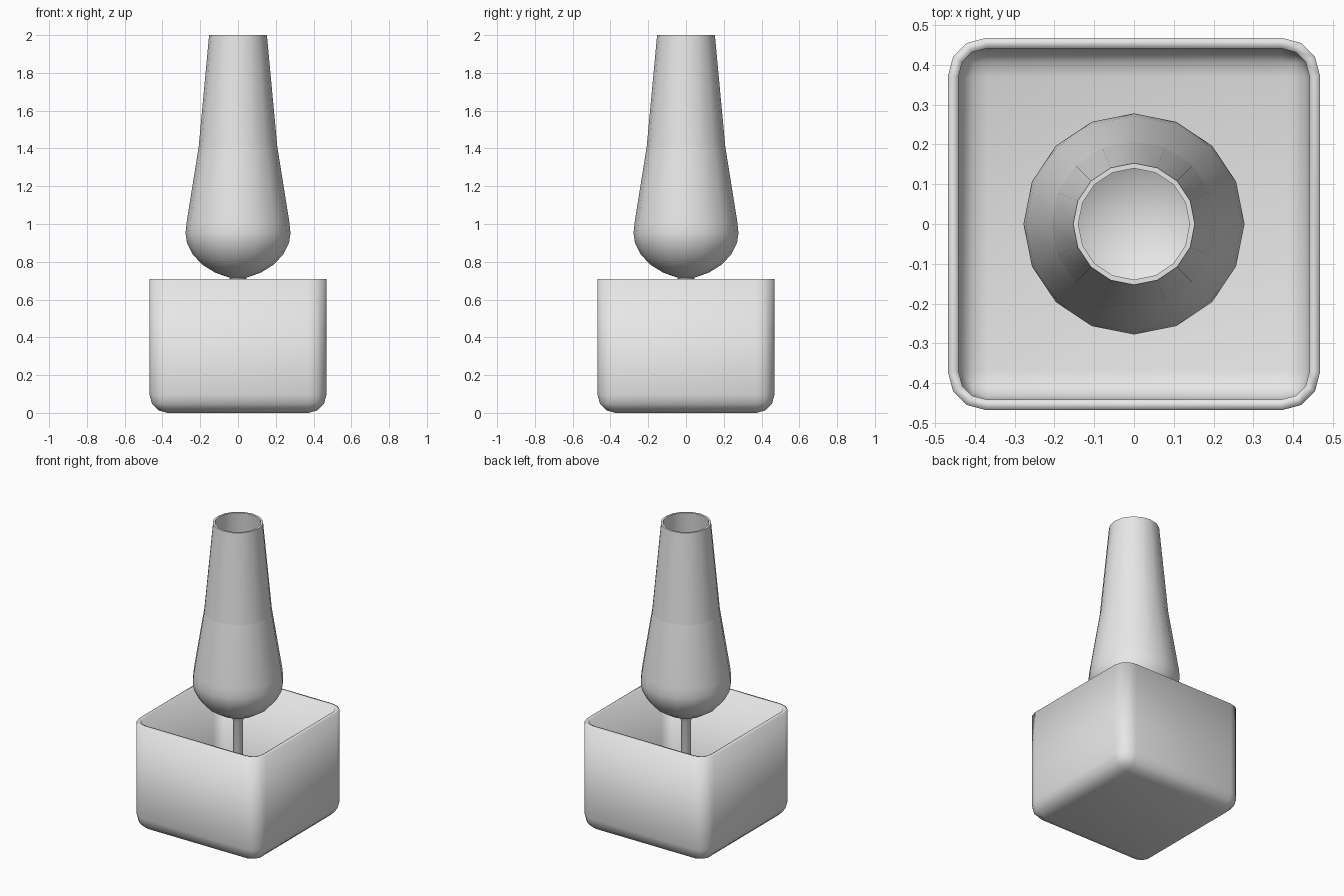
import bpy
import bmesh
import math

if "Cube" in bpy.data.objects:
    bpy.data.objects.remove(bpy.data.objects["Cube"])

grey = bpy.data.materials.new("plain_grey")
grey.diffuse_color = (0.8, 0.8, 0.8, 1)
grey.use_nodes = True
grey.node_tree.nodes["Principled BSDF"].inputs["Base Color"].default_value = grey.diffuse_color


def finish(obj, angle=50):
    """Material and smooth shading."""
    obj.data.materials.append(grey)
    bpy.ops.object.select_all(action='DESELECT')
    obj.select_set(True)
    bpy.context.view_layer.objects.active = obj
    bpy.ops.object.shade_smooth_by_angle(angle=math.radians(angle))


def add_object(name, bm):
    bmesh.ops.recalc_face_normals(bm, faces=bm.faces[:])
    mesh = bpy.data.meshes.new(name)
    bm.to_mesh(mesh)
    bm.free()
    obj = bpy.data.objects.new(name, mesh)
    bpy.context.collection.objects.link(obj)
    return obj


def lathe(name, profile, sides=16, closed=False):
    """Revolve (radius, z) points around z; radius 0 makes a pole."""
    bm = bmesh.new()
    rings = []
    for r, z in profile:
        if r == 0:
            rings.append([bm.verts.new((0, 0, z))] * sides)
        else:
            rings.append([bm.verts.new((r * math.cos(math.tau * i / sides),
                                        r * math.sin(math.tau * i / sides), z))
                          for i in range(sides)])
    pairs = list(zip(rings, rings[1:]))
    if closed:
        pairs.append((rings[-1], rings[0]))
    for a, b in pairs:
        for i in range(sides):
            j = (i + 1) % sides
            quad = list(dict.fromkeys((a[i], a[j], b[j], b[i])))
            bm.faces.new(quad)
    obj = add_object(name, bm)
    finish(obj)
    return obj


# Open square box with rounded corners and a thin wall
bm = bmesh.new()
bmesh.ops.create_cube(bm, size=1)
for v in bm.verts:
    v.co = (v.co.x * 0.936, v.co.y * 0.936, (v.co.z + 0.5) * 0.71)
bmesh.ops.delete(bm, geom=[f for f in bm.faces if f.normal.z > 0.5],
                 context='FACES_ONLY')
inner_edges = [e for e in bm.edges if len(e.link_faces) == 2]
bmesh.ops.bevel(bm, geom=inner_edges, offset=0.095, segments=3,
                profile=0.5, affect='EDGES')
# normals of the open shell must point outward before thickening
box = add_object("open_box", bm)
wall = box.modifiers.new("wall", 'SOLIDIFY')
wall.thickness = 0.026
wall.offset = -1
wall.use_even_offset = True
finish(box)

# Thin stem from the box floor up to the bulb
lathe("stem", [(0, 0.02), (0.03, 0.02), (0.03, 0.68), (0.047, 0.715), (0, 0.72)])

# Hollow round-bottomed bulb
lathe("bulb", [(0, 0.712), (0.05, 0.718), (0.12, 0.742), (0.19, 0.785),
               (0.24, 0.84), (0.27, 0.90), (0.278, 0.95), (0.272, 1.01),
               (0.208, 1.41), (0.195, 1.41), (0.259, 1.01), (0.265, 0.95),
               (0.257, 0.905), (0.23, 0.85), (0.18, 0.795), (0.11, 0.755),
               (0, 0.728)])

# Tapered open neck
lathe("neck", [(0.209, 1.40), (0.153, 2.0), (0.14, 2.0), (0.196, 1.40)],
      closed=True)
